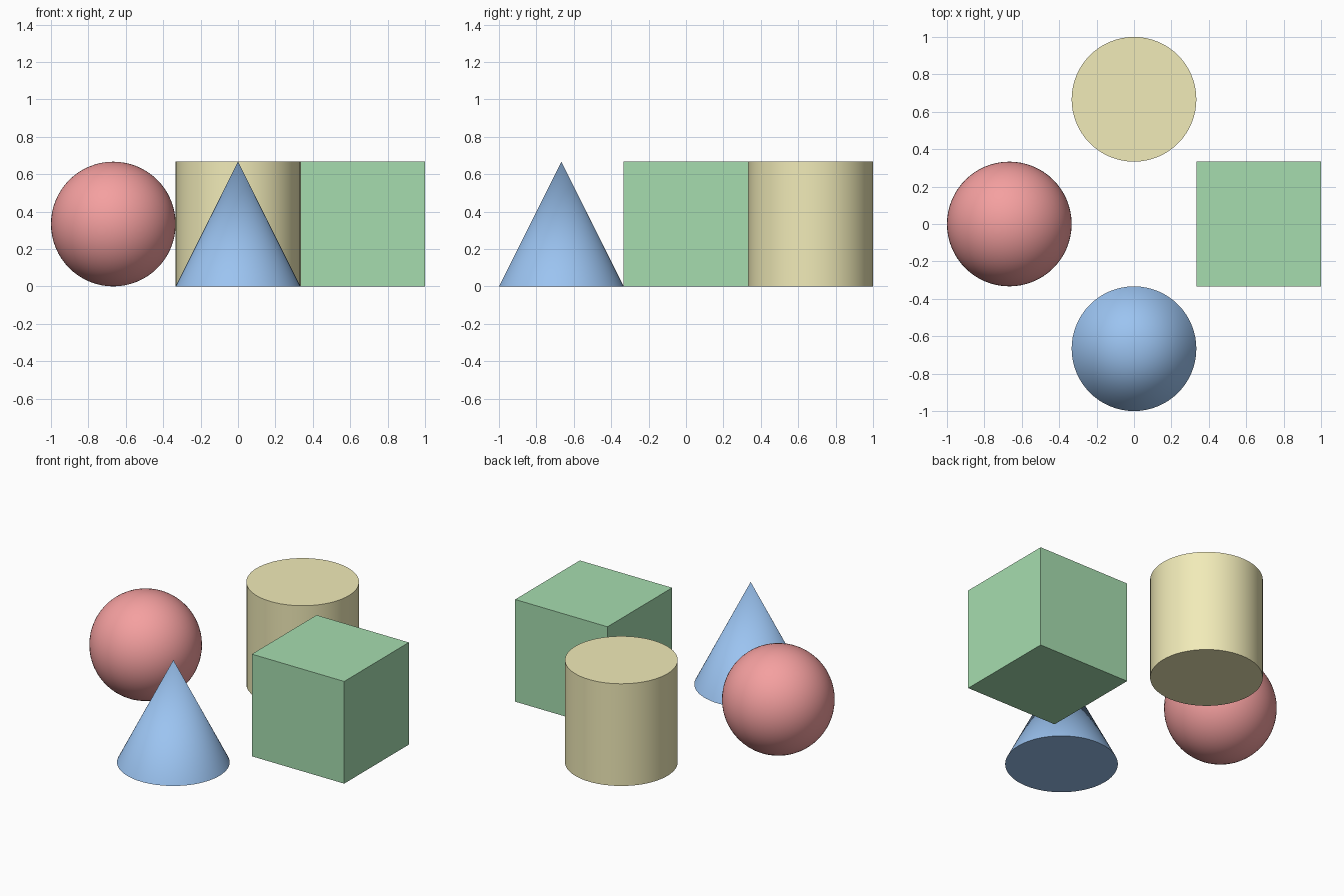
import bpy, math

if "Cube" in bpy.data.objects:
    bpy.data.objects.remove(bpy.data.objects["Cube"])

R = 1 / 3      # radius / half size of every solid
D = 2 / 3      # distance of each solid from the centre


def finish(name, color, smooth=True):
    ob = bpy.context.object
    ob.name = name
    mat = bpy.data.materials.new(name + "_color")
    mat.diffuse_color = (*color, 1)
    mat.use_nodes = True
    mat.node_tree.nodes["Principled BSDF"].inputs["Base Color"].default_value = mat.diffuse_color
    ob.data.materials.append(mat)
    if smooth:
        bpy.ops.object.shade_smooth_by_angle(angle=math.radians(40))


# Red sphere on the left
bpy.ops.mesh.primitive_uv_sphere_add(segments=64, ring_count=32, radius=R, location=(-D, 0, R))
finish("sphere", (0.91, 0.35, 0.35))

# Green cube on the right
bpy.ops.mesh.primitive_cube_add(size=2 * R, location=(D, 0, R))
finish("cube", (0.38, 0.72, 0.43), smooth=False)

# Blue cone at the front
bpy.ops.mesh.primitive_cone_add(vertices=64, radius1=R, radius2=0, depth=2 * R, location=(0, -D, R))
finish("cone", (0.33, 0.55, 0.88))

# Yellow cylinder at the back
bpy.ops.mesh.primitive_cylinder_add(vertices=64, radius=R, depth=2 * R, location=(0, D, R))
finish("cylinder", (0.88, 0.83, 0.48))
